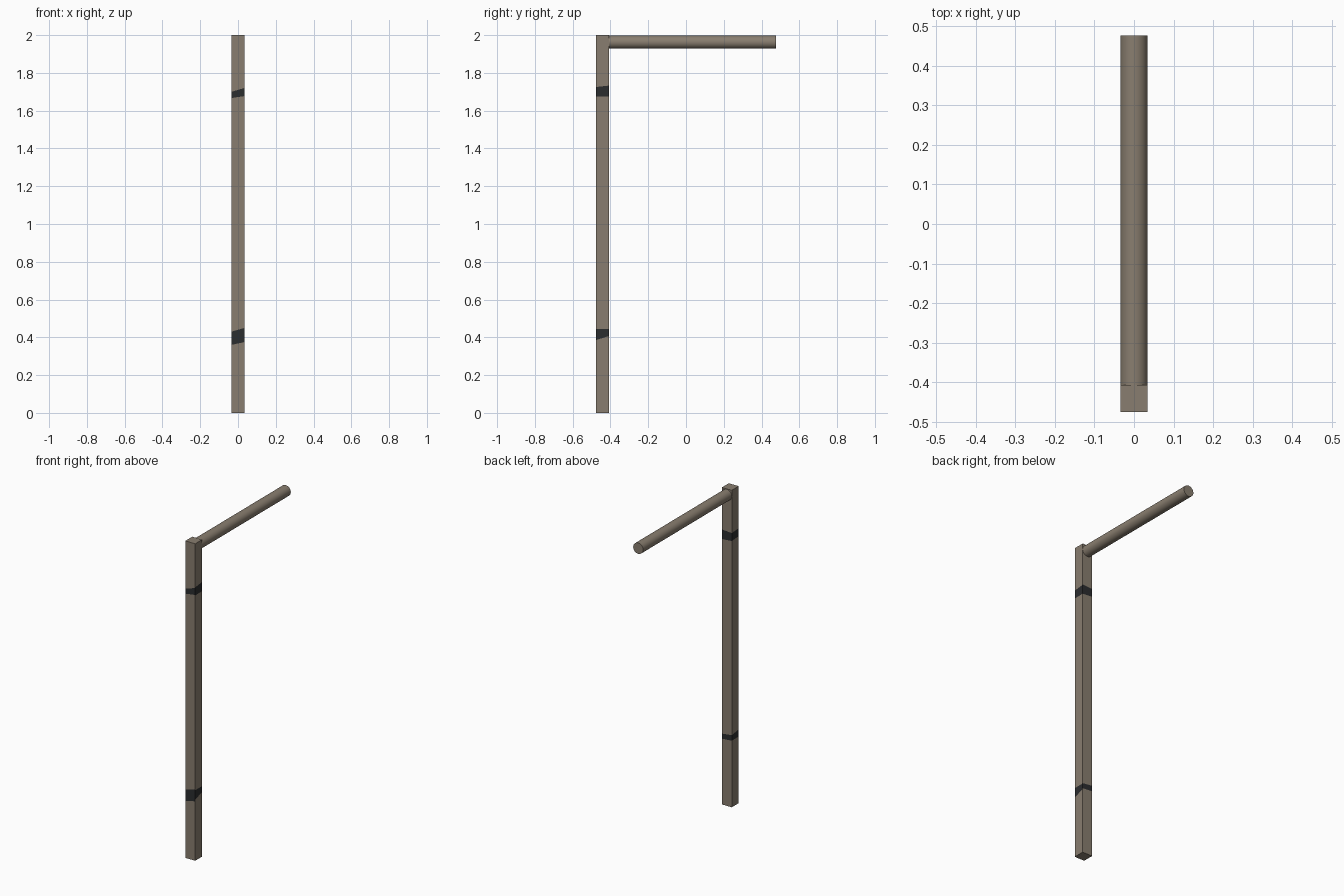
import bpy, bmesh, math
from mathutils import Matrix

if "Cube" in bpy.data.objects:
    bpy.data.objects.remove(bpy.data.objects["Cube"])


def material(name, rgb):
    m = bpy.data.materials.new(name)
    m.diffuse_color = (*rgb, 1)
    m.use_nodes = True
    m.node_tree.nodes["Principled BSDF"].inputs["Base Color"].default_value = m.diffuse_color
    return m


wood = material("weathered_wood", (0.25, 0.208, 0.16))
dark = material("dark_band", (0.024, 0.026, 0.028))

W = 0.0345                      # half thickness of post and arm radius
Y0, Y1 = -0.476, -0.407         # post depth
H = 2.0


def make_object(name, bm, mats):
    bmesh.ops.remove_doubles(bm, verts=bm.verts, dist=1e-5)
    bmesh.ops.recalc_face_normals(bm, faces=bm.faces)
    mesh = bpy.data.meshes.new(name)
    bm.to_mesh(mesh)
    bm.free()
    for m in mats:
        mesh.materials.append(m)
    ob = bpy.data.objects.new(name, mesh)
    bpy.context.collection.objects.link(ob)
    return ob


# Square post: each side is cut into strips, with two slanted dark bands
A, B, C, D = (-W, Y0), (W, Y0), (W, Y1), (-W, Y1)
sides = [  # start corner, end corner, band edge heights at start and at end
    (A, B, (0.36, 0.43, 1.667, 1.70), (0.375, 0.45, 1.677, 1.72)),
    (B, C, (0.386, 0.445, 1.674, 1.725), (0.407, 0.445, 1.675, 1.733)),
    (C, D, (0.415, 0.447, 1.675, 1.735), (0.42, 0.455, 1.68, 1.73)),
    (D, A, (0.42, 0.455, 1.68, 1.73), (0.42, 0.465, 1.685, 1.735)),
]
bm = bmesh.new()
for p, q, zp, zq in sides:
    left = [bm.verts.new((*p, z)) for z in (0, *zp, H)]
    right = [bm.verts.new((*q, z)) for z in (0, *zq, H)]
    for i in range(5):
        f = bm.faces.new((left[i], right[i], right[i + 1], left[i + 1]))
        f.material_index = i % 2
for z in (0, H):
    bm.faces.new([bm.verts.new((*c, z)) for c in (A, B, C, D)])
make_object("post", bm, [wood, dark])

# Round arm reaching back from the top of the post
Y_END = 0.477
bm = bmesh.new()
bmesh.ops.create_cone(
    bm, cap_ends=True, segments=32, radius1=W, radius2=W, depth=Y_END - Y1,
    matrix=Matrix.Translation((0, (Y_END + Y1) / 2, 1.9625))
    @ Matrix.Rotation(math.pi / 2, 4, 'X'))
arm = make_object("arm", bm, [wood])
bpy.context.view_layer.objects.active = arm
arm.select_set(True)
bpy.ops.object.shade_smooth_by_angle(angle=math.radians(40))
